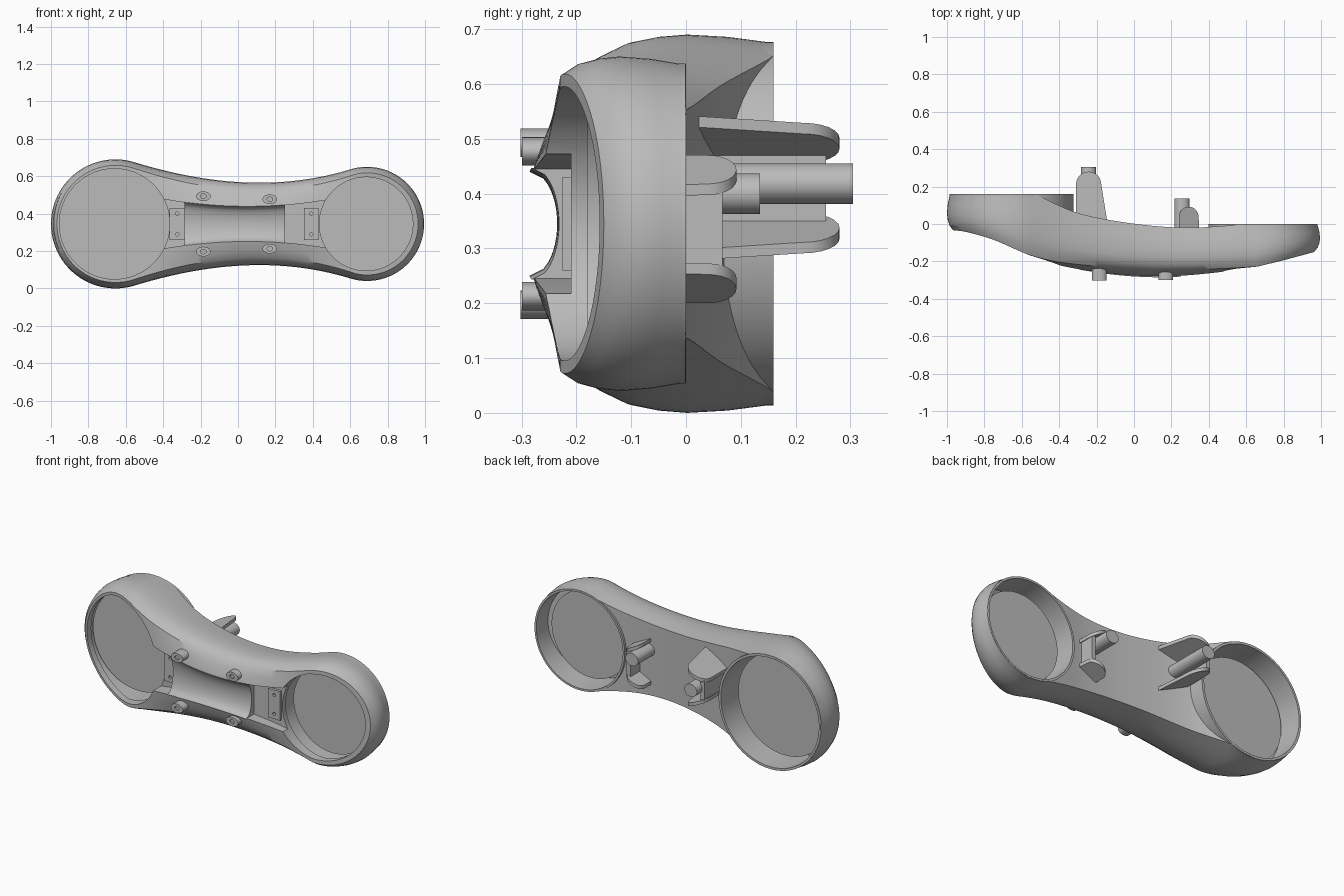
import bpy, bmesh, math
from mathutils import Vector

if "Cube" in bpy.data.objects:
    bpy.data.objects.remove(bpy.data.objects["Cube"])

ZC = 0.345
grey = bpy.data.materials.new("plain grey")
grey.use_nodes = True
grey.diffuse_color = (0.5, 0.5, 0.5, 1)
grey.node_tree.nodes["Principled BSDF"].inputs["Base Color"].default_value = (0.5, 0.5, 0.5, 1)


def shade(ob):
    bpy.ops.object.select_all(action='DESELECT')
    ob.select_set(True)
    bpy.context.view_layer.objects.active = ob
    bpy.ops.object.shade_smooth_by_angle(angle=math.radians(32))


def finish(name, bm):
    bmesh.ops.remove_doubles(bm, verts=bm.verts, dist=0.0005)
    bmesh.ops.recalc_face_normals(bm, faces=bm.faces)
    me = bpy.data.meshes.new(name)
    bm.to_mesh(me)
    bm.free()
    me.materials.append(grey)
    ob = bpy.data.objects.new(name, me)
    bpy.context.collection.objects.link(ob)
    shade(ob)
    return ob


def prism(name, outline, axis, lo, hi, curved=False):
    """Extrude a 2D outline along y (outline in x, z) or z (outline in x, y).
    Ends may depend on x; a curved end is built of strips across the outline."""
    bm = bmesh.new()
    put = (lambda a, b, d: (a, d, b)) if axis == 'y' else (lambda a, b, d: (a, b, d))
    base, top = [[bm.verts.new(put(a, b, d(a) if callable(d) else d)) for a, b in outline]
                 for d in (lo, hi)]
    n = len(outline)
    for end in (base, top):
        if curved:
            for i in range(n // 2 - 1):
                bm.faces.new((end[i], end[i + 1], end[n - 2 - i], end[n - 1 - i]))
        else:
            bm.faces.new(end)
    for i in range(n):
        bm.faces.new((base[i], base[(i + 1) % n], top[(i + 1) % n], top[i]))
    return finish(name, bm)


def ellipse(x, z, rx, rz=None, n=96):
    rz = rz or rx
    angles = [2 * math.pi * (i + 0.5) / n for i in range(n)]
    return [(x + rx * math.cos(a), z + rz * math.sin(a)) for a in angles]


def rect(x0, x1, a, b):
    return [(x0, a), (x1, a), (x1, b), (x0, b)]


def combine(ob, other, op):
    m = ob.modifiers.new(op.lower(), 'BOOLEAN')
    m.operation, m.object, m.solver = op, other, 'EXACT'
    bpy.context.view_layer.objects.active = ob
    bpy.ops.object.modifier_apply(modifier=m.name)
    bpy.data.objects.remove(other)


def spline(pts):
    """Smooth height curve through a few (x, y) points."""
    def f(x):
        x = min(max(x, pts[0][0]), pts[-1][0])
        k = max(i for i in range(len(pts) - 1) if pts[i][0] <= x)
        slope = lambda i: ((pts[min(i + 1, len(pts) - 1)][1] - pts[max(i - 1, 0)][1]) /
                           (pts[min(i + 1, len(pts) - 1)][0] - pts[max(i - 1, 0)][0]))
        (xa, ya), (xb, yb) = pts[k], pts[k + 1]
        w = xb - xa
        t = (x - xa) / w
        return (ya * (1 + 2 * t) * (1 - t) ** 2 + slope(k) * w * t * (1 - t) ** 2 +
                yb * t * t * (3 - 2 * t) + slope(k + 1) * w * t * t * (t - 1))
    return f


front = spline([(-1, -0.03), (-0.9, -0.042), (-0.75, -0.085), (-0.6, -0.15), (-0.4, -0.227),
                (-0.1, -0.28), (0.2, -0.292), (0.5, -0.26), (0.75, -0.206), (1, -0.14)])
back = spline([(-0.52, 0.16), (-0.4, 0.1), (-0.3, 0.06), (-0.15, 0.025), (0.1, -0.01),
               (0.3, -0.02), (0.45, -0.012), (0.6, 0)])


def bulge(x):
    return 0.05 * max(0, 1 - ((x - 0.05) / 0.6) ** 2)


# Dumbbell outline: two arcs joined by a waisted curve, with outward normals
def upper_outline():
    pts = []
    a0 = math.radians(73)
    for i in range(29):
        a = math.pi + (a0 - math.pi) * i / 28
        pts.append((-0.655 + 0.345 * math.cos(a), 0.345 * math.sin(a), math.cos(a), math.sin(a)))
    a1 = math.pi - a0
    x0, z0 = pts[-1][:2]
    x1, z1 = 0.69 + 0.305 * math.cos(a1), 0.305 * math.sin(a1)
    w, m = x1 - x0, 1 / math.tan(a0)
    for i in range(1, 40):
        t = i / 40
        z = (z0 * (1 + 2 * t) * (1 - t) ** 2 - m * w * t * (1 - t) ** 2 +
             z1 * t * t * (3 - 2 * t) + m * w * t * t * (t - 1))
        dz = 6 * t * (1 - t) * (z1 - z0) / w - m * (1 - t) * (1 - 3 * t) + m * t * (3 * t - 2)
        n = Vector((-dz, 1)).normalized()
        pts.append((x0 + w * t, z, n.x, n.y))
    for i in range(29):
        a = a1 * (1 - i / 28)
        pts.append((0.69 + 0.305 * math.cos(a), 0.305 * math.sin(a), math.cos(a), math.sin(a)))
    return pts


def section(x, z, nx, nz):
    """Closed cross-section loop through one outline point and its mirror."""
    half = []
    lip = 0.032 + 0.16 * bulge(x)
    for inset, t in ((0.015, 0), (0.004, 0.3), (0, 0.55), (0.004, 0.72), (0.013, 0.87), (lip, 1)):
        px, pz = x - nx * inset, z - nz * inset
        b, f = back(x), front(px) + bulge(x)
        half.append((px, b + (f - b) * t, pz))
    ex, _, ez = half[-1]
    half += [(ex, front(ex) + bulge(x) * (1 - k / 5) ** 2, ez * (1 - k / 5)) for k in range(1, 6)]
    return half + [(a, b, -c) for a, b, c in reversed(half[:-1])]


def loft(bm, sections):
    loops = [[bm.verts.new(p) for p in s] for s in sections]
    for l0, l1 in zip(loops, loops[1:]):
        for i in range(len(l0)):
            j = (i + 1) % len(l0)
            bm.faces.new((l0[i], l0[j], l1[j], l1[i]))
    return loops


# Half height and floor depth of the channel along the front of the bridge
def channel(x):
    return 0.092 + 0.2 * (x - 0.05) ** 2


def floor(x):
    return -0.21 + 0.1 * max(0, 0.25 - x)


bm = bmesh.new()
loft(bm, [[(a, b, c + ZC) for a, b, c in section(*p)] for p in upper_outline()])
bmesh.ops.remove_doubles(bm, verts=bm.verts, dist=0.0005)
bmesh.ops.dissolve_degenerate(bm, edges=bm.edges, dist=0.0005)
body = finish("body_shell", bm)

# Round cups: back collar, front hole and a hollow that leaves a thin front lip
for x, r_out, r_hole, r_back, y_low, y_back in ((-0.655, 0.332, 0.295, 0.318, -0.01, 0.16),
                                                (0.69, 0.292, 0.25, 0.28, -0.1, 0.0)):
    combine(body, prism("collar", ellipse(x, ZC, r_out), 'y', y_low, y_back - 0.0007), 'UNION')
    combine(body, prism("hole_cutter", ellipse(x - 0.005, ZC, r_hole), 'y', -0.6, 0.6), 'DIFFERENCE')
    combine(body, prism("hollow_cutter", ellipse(x, ZC, r_back), 'y',
                        lambda a: max(front(a) + 0.04, floor(a) + 0.03), 0.6, True), 'DIFFERENCE')

xs = [-0.5 + 1.1 * i / 30 for i in range(31)]
edge = [(x, ZC + channel(x)) for x in xs] + [(x, ZC - channel(x)) for x in reversed(xs)]
combine(body, prism("channel_cutter", edge, 'y', -0.6, floor, True), 'DIFFERENCE')
shade(body)

# Concave cradle inside the channel
cradle = []
for i in range(21):
    x = -0.285 + 0.535 * i / 20
    w = channel(x) + 0.002
    cradle.append([(x, front(x) + 0.008 + 0.05 * math.sqrt(max(0, 1 - (k / 8) ** 2)), ZC + w * k / 8)
                   for k in range(-8, 9)] +
                  [(x, floor(x) + 0.02, ZC + w), (x, floor(x) + 0.02, ZC - w)])
bm = bmesh.new()
rings = loft(bm, cradle)
bm.faces.new(rings[0])
bm.faces.new(rings[-1])
finish("channel_cradle", bm)

# Discs closing the two cups
prism("large_disc", ellipse(-0.66, ZC, 0.297), 'y', 0.025, 0.035)
prism("small_disc", ellipse(0.685, ZC, 0.252), 'y', -0.105, -0.095)

# Screw tabs at both ends of the channel
for name, x0, x1, y in (("left_tab", 0.353, 0.43, -0.225), ("right_tab", -0.365, -0.285, -0.165)):
    tab = prism(name, rect(x0, x1, ZC - 0.085, ZC + 0.085), 'y', y, y + 0.025)
    for dz in (-0.055, 0.055):
        combine(tab, prism("tab_hole", ellipse((x0 + x1) / 2, ZC + dz, 0.009, n=16), 'y', -0.5, y + 0.015),
                'DIFFERENCE')
    shade(tab)

# Oval bosses with screw holes
for x, dz, y in ((-0.185, 0.148, -0.302), (0.17, 0.132, -0.299)):
    for s in (1, -1):
        boss = prism("front_boss", ellipse(x, ZC + s * dz, 0.039, 0.026, 32), 'y', y, -0.22)
        combine(boss, prism("boss_hole", ellipse(x, ZC + s * dz, 0.015, 0.012, 16), 'y', -0.5, y + 0.01),
                'DIFFERENCE')
        shade(boss)


# Rear hooks: a pin, two rounded slanting cheeks and a web joining them
def tongue(x0, x1, y0, y1, lean):
    r, c = (x1 - x0) / 2, (x0 + x1) / 2
    tip = [(c + r * math.cos(math.pi * i / 12), y1 - r + r * math.sin(math.pi * i / 12))
           for i in range(13)]
    return [(x0, y0), (x1 + lean, y0)] + tip


for side, px, pz, py, x0, x1, y1, lean, mid, gap, flare, web in (
        ("right", -0.243, 0.418, 0.305, -0.31, -0.175, 0.28, 0.04, 0.41, 0.045, 0.4, -0.285),
        ("left", 0.257, 0.4, 0.135, 0.24, 0.345, 0.092, 0.005, 0.335, 0.115, -0.5, 0.325)):
    prism(side + "_hook_pin", ellipse(px, pz, 0.041, 0.037, 32), 'y', -0.05, py)
    for s in (1, -1):
        prism(side + "_hook_cheek", tongue(x0, x1, -0.04, y1, lean), 'z',
              lambda a: mid + s * (gap + flare * (a - x0)),
              lambda a: mid + s * (gap + 0.02 + flare * (a - x0)))
    reach = gap + flare * (web - x0) + 0.005
    prism(side + "_hook_web", rect(web - 0.012, web + 0.012, mid - reach, mid + reach),
          'y', -0.05, y1 - 0.025)
